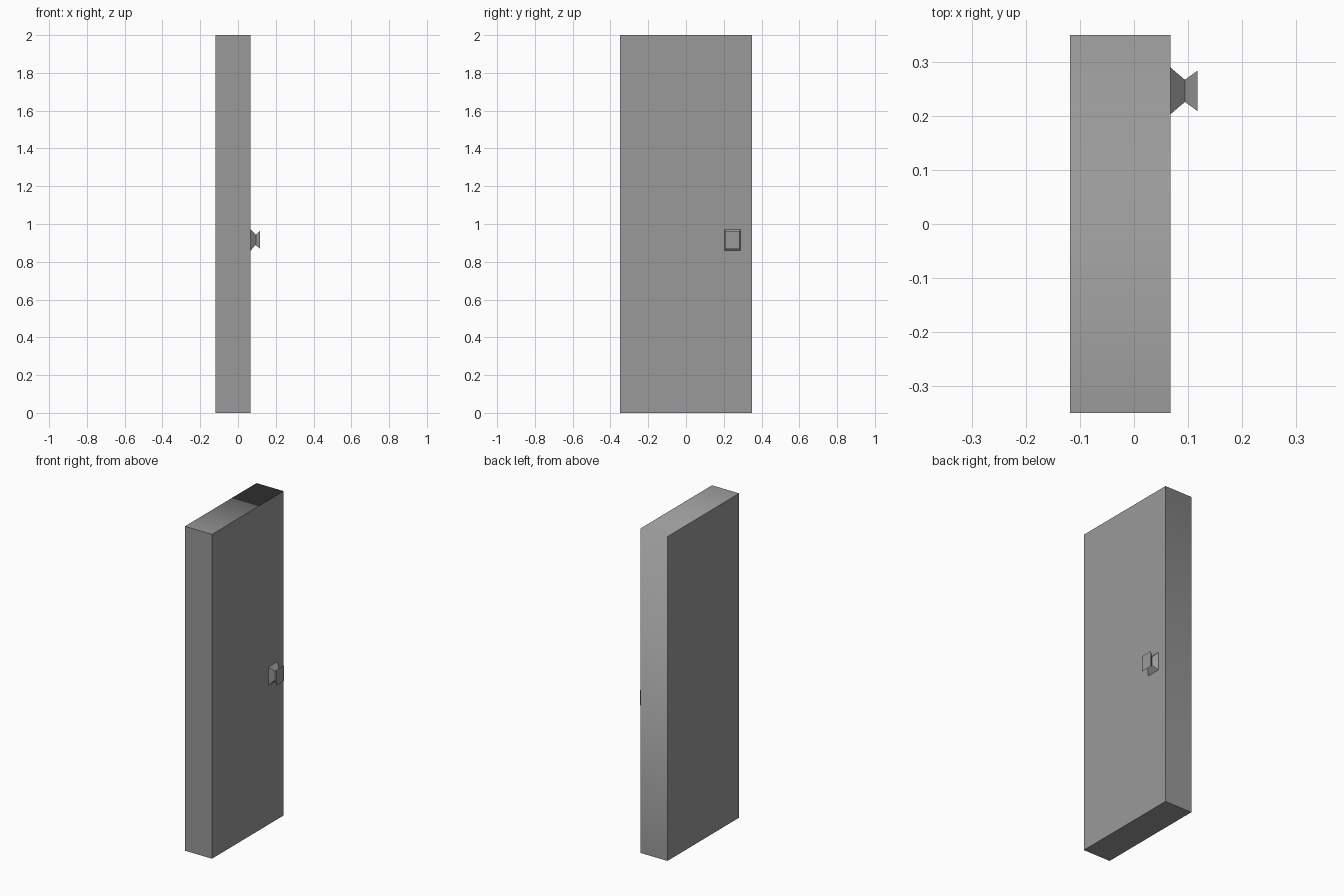
import bpy, bmesh

if "Cube" in bpy.data.objects:
    bpy.data.objects.remove(bpy.data.objects["Cube"])

grey = bpy.data.materials.new("dark_grey")
grey.diffuse_color = (0.32, 0.32, 0.32, 1)
grey.use_nodes = True
grey.node_tree.nodes["Principled BSDF"].inputs["Base Color"].default_value = grey.diffuse_color


def loft(name, sections, soft_top_back=False):
    """Skin rectangular sections (x, cy, cz, half_y, half_z) along x."""
    bm = bmesh.new()
    rings = []
    for x, cy, cz, hy, hz in sections:
        rings.append([bm.verts.new((x, cy + sy * hy, cz + sz * hz))
                      for sy, sz in ((-1, -1), (1, -1), (1, 1), (-1, 1))])
    for a, b in zip(rings, rings[1:]):
        for i in range(4):
            j = (i + 1) % 4
            bm.faces.new((a[i], a[j], b[j], b[i]))
    bm.faces.new(rings[0])
    bm.faces.new(rings[-1])
    bmesh.ops.recalc_face_normals(bm, faces=bm.faces)
    bm.normal_update()
    # Smooth shading flows only over the edge between top and back
    if soft_top_back:
        soft = [f for f in bm.faces if f.normal.z > 0.9 or f.normal.y > 0.9]
        for f in soft:
            f.smooth = True
        for e in bm.edges:
            e.smooth = all(f in soft for f in e.link_faces)
    mesh = bpy.data.meshes.new(name)
    bm.to_mesh(mesh)
    bm.free()
    mesh.materials.append(grey)
    obj = bpy.data.objects.new(name, mesh)
    bpy.context.collection.objects.link(obj)
    return obj


# Door slab
loft("door_panel", [(-0.118, 0, 1.0, 0.349, 1.0),
                    (0.067, 0, 1.0, 0.349, 1.0)], soft_top_back=True)

# Square knob: wide base, narrow waist, flared flat end
KY, KZ = 0.246, 0.916
loft("door_knob", [(0.067, KY, KZ, 0.0435, 0.056),
                   (0.094, KY, KZ, 0.0205, 0.027),
                   (0.117, KY, KZ, 0.037, 0.048)])
